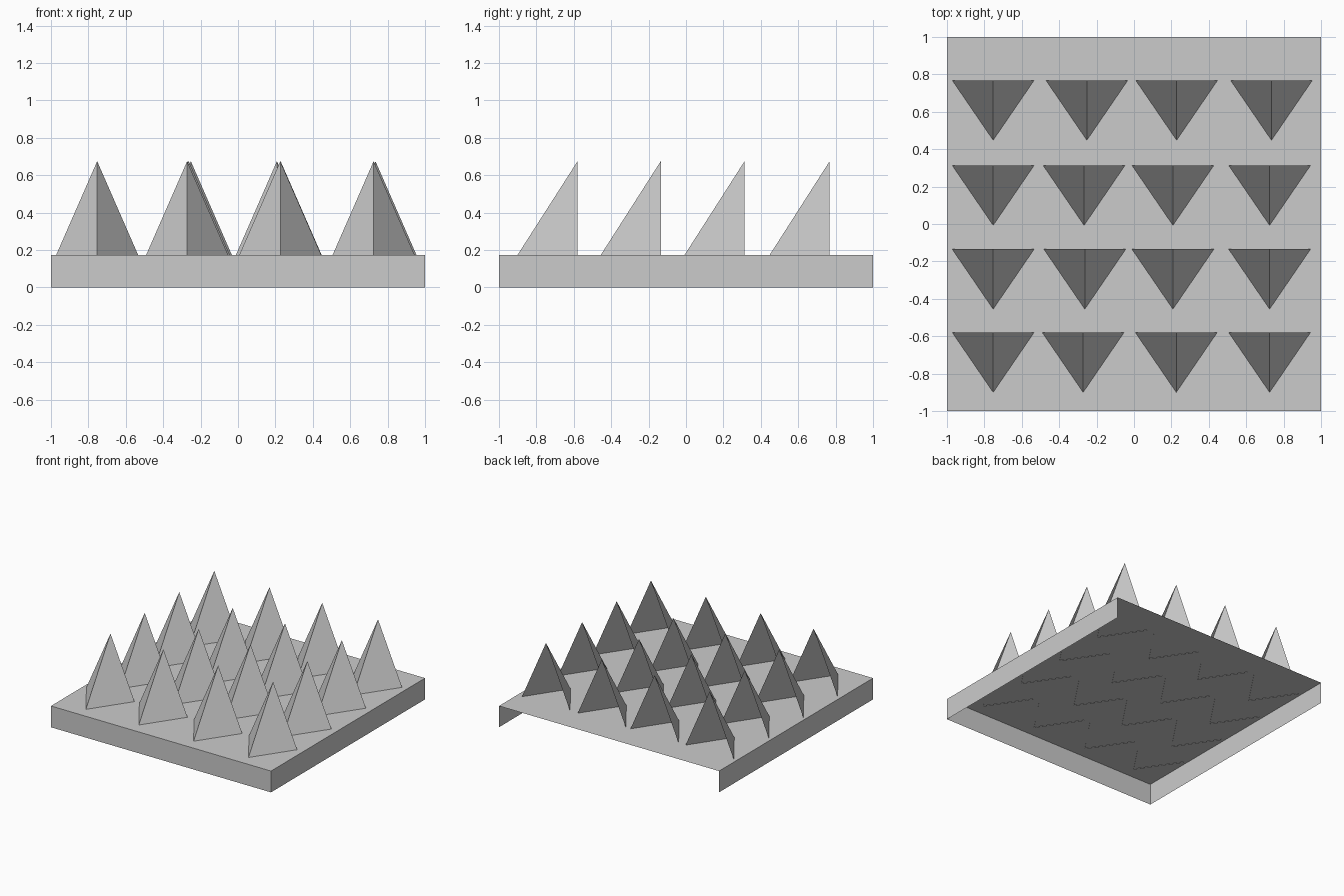
import bpy
import bmesh

if "Cube" in bpy.data.objects:
    bpy.data.objects.remove(bpy.data.objects["Cube"])

TOP = 0.175          # height of the plate's upper surface
TIP = 0.675          # height of the spike tips
HALF_W, DEPTH = 0.22, 0.322


def make_object(name, bm):
    mesh = bpy.data.meshes.new(name)
    bm.to_mesh(mesh)
    bm.free()
    obj = bpy.data.objects.new(name, mesh)
    bpy.context.collection.objects.link(obj)
    return obj


# Base plate: a shallow shell, open underneath and at the back
bm = bmesh.new()
bmesh.ops.create_cube(bm, size=1)
bmesh.ops.scale(bm, vec=(2, 2, TOP), verts=bm.verts)
bmesh.ops.translate(bm, vec=(0, 0, TOP / 2), verts=bm.verts)
open_sides = [f for f in bm.faces if f.normal.z < -0.5 or f.normal.y > 0.5]
bmesh.ops.delete(bm, geom=open_sides, context='FACES')
make_object("base_plate", bm)


# Spike: two sloping faces meeting at a front ridge, open at the back
def spike(name, x, y):
    bm = bmesh.new()
    z = TOP - 0.003
    left = bm.verts.new((x - HALF_W, y, z))
    right = bm.verts.new((x + HALF_W, y, z))
    front = bm.verts.new((x, y - DEPTH, z))
    tip = bm.verts.new((x, y, TIP))
    bm.faces.new((left, front, tip))
    bm.faces.new((front, right, tip))
    make_object(name, bm)


# Four rows of slightly uneven spikes: row y, then spike x positions
rows = [
    (0.768, (-0.753, -0.252, 0.228, 0.735)),
    (0.313, (-0.753, -0.267, 0.208, 0.725)),
    (-0.135, (-0.753, -0.263, 0.208, 0.725)),
    (-0.58, (-0.753, -0.272, 0.226, 0.725)),
]
for r, (y, xs) in enumerate(rows, 1):
    for c, x in enumerate(xs, 1):
        spike(f"spike_row{r}_{c}", x, y)
